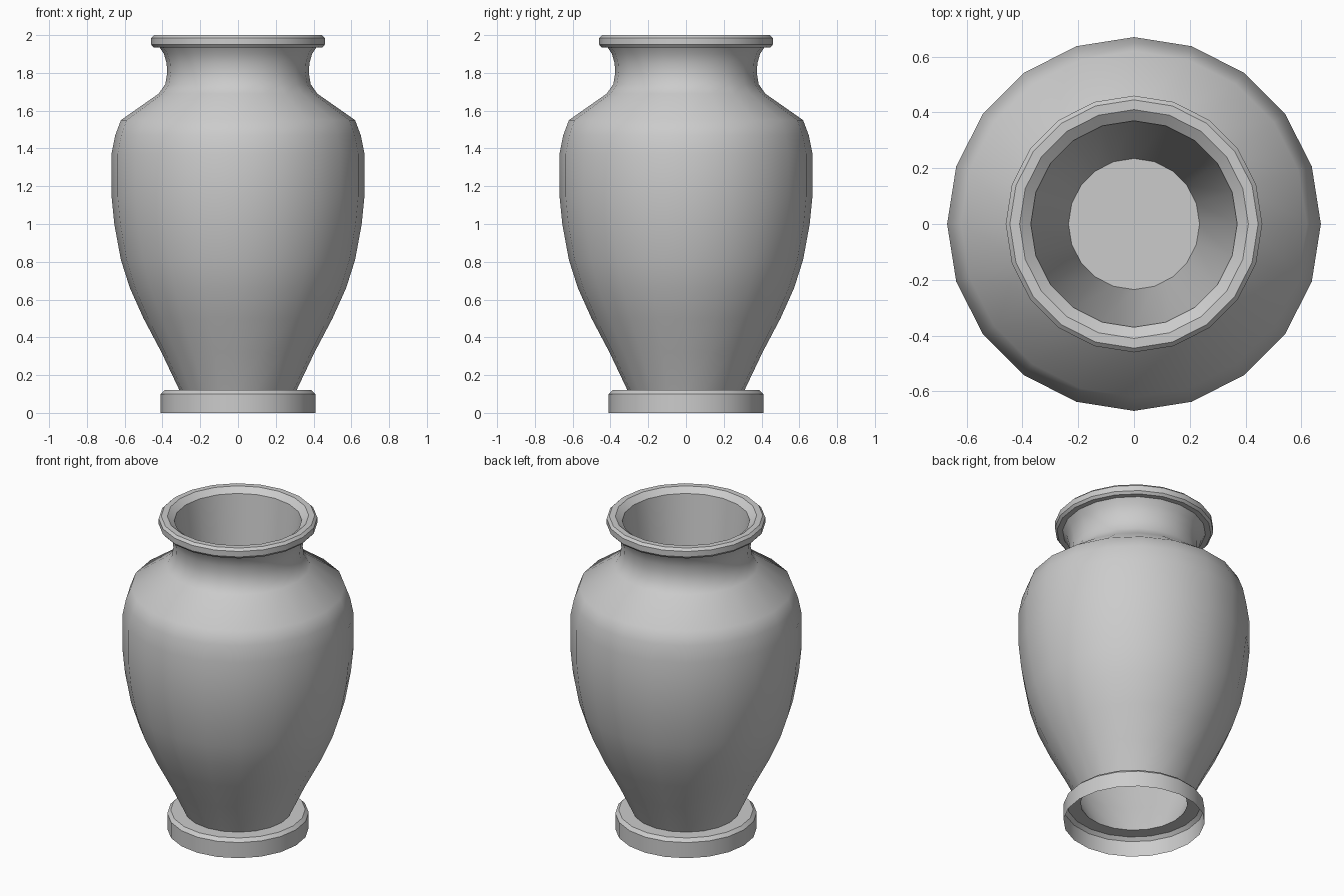
import bpy, bmesh
from math import cos, sin, pi, radians

if "Cube" in bpy.data.objects:
    bpy.data.objects.remove(bpy.data.objects["Cube"])

SIDES = 20


def lathe(name, profile, cap_end=False):
    """Revolve (radius, height) points around z; outward when listed upwards."""
    bm = bmesh.new()
    rings = [[bm.verts.new((r * cos(2 * pi * i / SIDES), r * sin(2 * pi * i / SIDES), z))
              for i in range(SIDES)] for r, z in profile]
    for a, b in zip(rings, rings[1:]):
        for i in range(SIDES):
            j = (i + 1) % SIDES
            bm.faces.new((a[i], a[j], b[j], b[i]))
    if cap_end:
        bm.faces.new(rings[-1])
    mesh = bpy.data.meshes.new(name)
    bm.to_mesh(mesh)
    bm.free()
    ob = bpy.data.objects.new(name, mesh)
    bpy.context.collection.objects.link(ob)
    bpy.ops.object.select_all(action='DESELECT')
    ob.select_set(True)
    bpy.context.view_layer.objects.active = ob
    bpy.ops.object.shade_smooth_by_angle(angle=radians(35))
    return ob


# Foot ring, hollow underneath
lathe("foot", [(0.41, 0), (0.41, 0.10), (0.39, 0.12), (0.31, 0.12)])

# Belly, shoulder and neck
lathe("body", [(0.31, 0.12), (0.405, 0.32), (0.50, 0.50), (0.572, 0.66), (0.62, 0.81),
               (0.655, 1.00), (0.67, 1.15), (0.67, 1.37), (0.65, 1.47), (0.62, 1.55),
               (0.42, 1.69), (0.385, 1.74), (0.375, 1.80), (0.378, 1.85),
               (0.392, 1.90), (0.415, 1.935)])

# Rolled lip with inner bevel
lathe("rim", [(0.415, 1.935), (0.447, 1.935), (0.46, 1.95), (0.46, 1.985),
              (0.445, 2.0), (0.41, 2.0), (0.37, 1.97)])

# Tapered inner wall and floor
lathe("inner_wall", [(0.37, 1.97), (0.235, 0.70)], cap_end=True)
